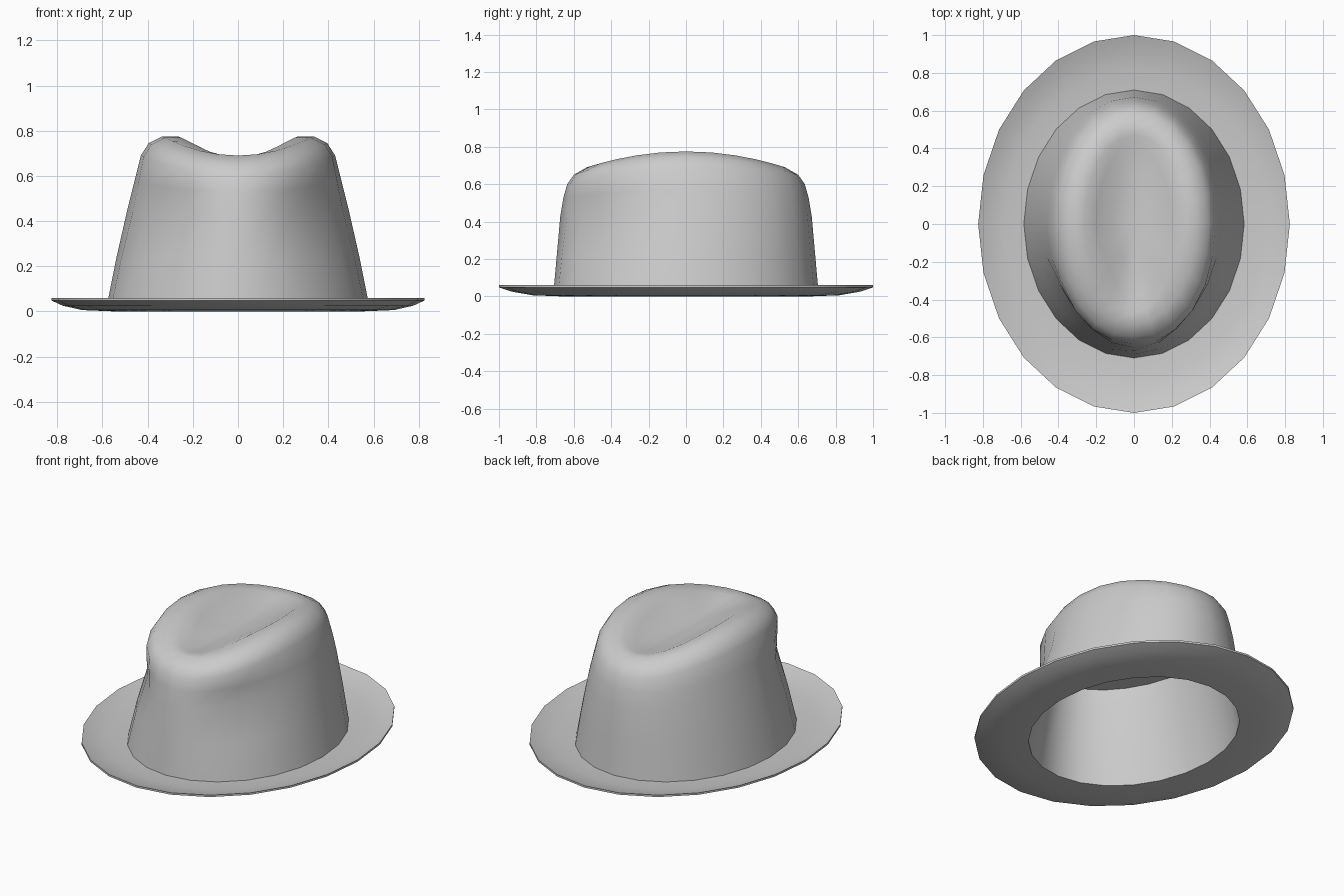
import bpy, bmesh, math

cube = bpy.data.objects.get("Cube")
if cube:
    bpy.data.objects.remove(cube, do_unlink=True)

SEGMENTS = 24

felt = bpy.data.materials.new("grey_felt")
felt.use_nodes = True
colour = (0.6, 0.6, 0.6, 1)
felt.diffuse_color = colour
felt.node_tree.nodes["Principled BSDF"].inputs["Base Color"].default_value = colour


def loft(name, rings, caps=None):
    """Skin oval rings of (x radius, y radius, side height, end drop, front pinch).
    With caps, close both ends at those heights; otherwise join last ring to first."""
    bm = bmesh.new()
    loops = []
    for rx, ry, z, drop, pinch in rings:
        loop = []
        for i in range(SEGMENTS):
            a = math.tau * i / SEGMENTS
            c, s = math.cos(a), math.sin(a)
            k = 1 - pinch * max(0, -2 * s * abs(c)) ** 2
            loop.append(bm.verts.new((rx * c * k, ry * s * k, z - drop * s * s)))
        loops.append(loop)
    pairs = list(zip(loops, loops[1:]))
    if caps:
        for loop, z in zip((loops[0], loops[-1]), caps):
            tip = bm.verts.new((0, 0, z))
            for i in range(SEGMENTS):
                bm.faces.new((loop[i], loop[(i + 1) % SEGMENTS], tip))
    else:
        pairs.append((loops[-1], loops[0]))
    for low, high in pairs:
        for i in range(SEGMENTS):
            j = (i + 1) % SEGMENTS
            bm.faces.new((low[i], low[j], high[j], high[i]))
    bmesh.ops.recalc_face_normals(bm, faces=bm.faces)
    mesh = bpy.data.meshes.new(name)
    bm.to_mesh(mesh)
    bm.free()
    mesh.materials.append(felt)
    obj = bpy.data.objects.new(name, mesh)
    bpy.context.collection.objects.link(obj)
    bpy.ops.object.select_all(action='DESELECT')
    obj.select_set(True)
    bpy.context.view_layer.objects.active = obj
    bpy.ops.object.shade_smooth_by_angle(angle=math.radians(40))


# Crown: flat-topped hollow inside, then tapered wall, rolled ridge and sunken dent
lining = [
    (0.42, 0.6, 0.57, 0, 0.03),
    (0.455, 0.632, 0.44, 0, 0.08),
    (0.545, 0.663, 0.005, 0, 0),
]
wall = [
    (0.585, 0.71, 0.005, 0, 0),
    (0.54, 0.69, 0.23, 0, 0.03),
    (0.49, 0.672, 0.45, 0.02, 0.08),
    (0.46, 0.655, 0.57, 0.04, 0.03),
    (0.43, 0.635, 0.69, 0.09, -0.02),
    (0.395, 0.6, 0.745, 0.095, -0.02),
    (0.335, 0.53, 0.775, 0.085, 0),
]
dent = [
    (0.265, 0.47, 0.775, 0.09, 0.07),
    (0.2, 0.41, 0.735, 0.06, 0.14),
    (0.11, 0.26, 0.685, 0.02, 0.15),
]
loft("crown", lining + wall + dent, caps=(0.57, 0.66))

# Brim: thin oval sheet curling up to its rim
sheet = [(0.545, 0.663, 0), (0.69, 0.82, 0.006), (0.775, 0.93, 0.025), (0.825, 1, 0.048)]
under = [(rx, ry, z, 0, 0) for rx, ry, z in sheet]
upper = [(rx, ry, z + 0.012, 0, 0) for rx, ry, z in reversed(sheet)]
loft("brim", under + upper)
